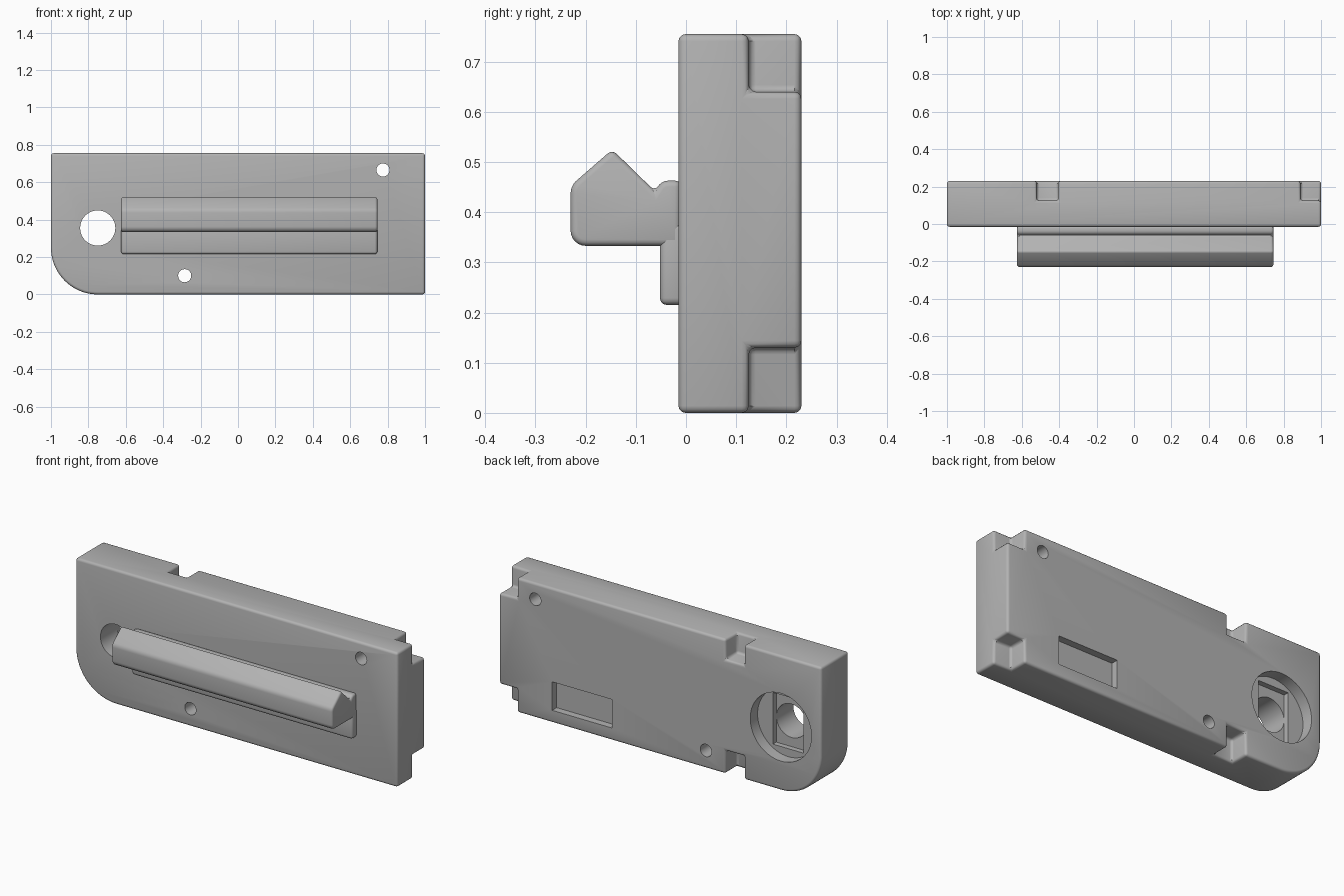
import bpy, bmesh, math
from mathutils import Vector

cube = bpy.data.objects.get("Cube")
if cube:
    bpy.data.objects.remove(cube, do_unlink=True)

grey = bpy.data.materials.new("plain_grey")
grey.use_nodes = True
grey.diffuse_color = (0.45, 0.45, 0.45, 1)
grey.node_tree.nodes["Principled BSDF"].inputs["Base Color"].default_value = (0.45, 0.45, 0.45, 1)


def prism(name, points, direction):
    """Extrude a closed outline of 3D points along a direction."""
    bm = bmesh.new()
    face = bm.faces.new([bm.verts.new(p) for p in points])
    out = bmesh.ops.extrude_face_region(bm, geom=[face])
    moved = [g for g in out["geom"] if isinstance(g, bmesh.types.BMVert)]
    bmesh.ops.translate(bm, verts=moved, vec=Vector(direction))
    bmesh.ops.recalc_face_normals(bm, faces=bm.faces)
    mesh = bpy.data.meshes.new(name)
    bm.to_mesh(mesh)
    bm.free()
    mesh.materials.append(grey)
    ob = bpy.data.objects.new(name, mesh)
    bpy.context.scene.collection.objects.link(ob)
    return ob


def box(name, x0, x1, y0, y1, z0, z1):
    outline = [(x0, y0, z0), (x1, y0, z0), (x1, y0, z1), (x0, y0, z1)]
    return prism(name, outline, (0, y1 - y0, 0))


def arc(cx, cz, r, start, end, steps):
    angles = [math.radians(start + (end - start) * i / steps) for i in range(steps + 1)]
    return [(cx + r * math.cos(a), cz + r * math.sin(a)) for a in angles]


def rod(name, x, z, r, y0, y1, steps=48):
    ring = arc(x, z, r, 0, 360, steps)[:-1]
    return prism(name, [(px, y0, pz) for px, pz in ring], (0, y1 - y0, 0))


def apply(ob, mod):
    bpy.ops.object.select_all(action='DESELECT')
    ob.select_set(True)
    bpy.context.view_layer.objects.active = ob
    bpy.ops.object.modifier_apply(modifier=mod.name)


def cut(ob, cutter):
    mod = ob.modifiers.new("cut", 'BOOLEAN')
    mod.operation = 'DIFFERENCE'
    mod.solver = 'EXACT'
    mod.object = cutter
    cutter.hide_render = True
    apply(ob, mod)
    bpy.data.objects.remove(cutter, do_unlink=True)


def soften(ob, width, angle=50):
    mod = ob.modifiers.new("soften", 'BEVEL')
    mod.width = width
    mod.segments = 3
    mod.limit_method = 'ANGLE'
    mod.angle_limit = math.radians(angle)
    apply(ob, mod)


def smooth(ob):
    bpy.ops.object.select_all(action='DESELECT')
    ob.select_set(True)
    bpy.context.view_layer.objects.active = ob
    bpy.ops.object.shade_smooth_by_angle(angle=math.radians(32))


FRONT, BACK, TOP = -0.015, 0.23, 0.755

# Body plate with one large rounded lower corner
outline = arc(-0.75, 0.25, 0.25, 180, 270, 20) + [(1, 0), (1, TOP), (-1, TOP)]
body = prism("body", [(x, FRONT, z) for x, z in outline], (0, BACK - FRONT, 0))

# Rear notches along the top and bottom edges
for x0, x1 in ((-0.52, -0.405), (0.89, 1.1)):
    for z0, z1 in ((-0.1, 0.13), (0.64, 0.9)):
        cut(body, box("notch_cutter", x0, x1, 0.125, 0.4, z0, z1))
soften(body, 0.014)

# Screw holes and the stepped key bore
HX, HZ = -0.75, 0.355
for x, z in ((0.775, 0.665), (-0.285, 0.10)):
    cut(body, rod("screw_hole_cutter", x, z, 0.035, -0.3, 0.5, 32))
cut(body, rod("bore_cutter", HX, HZ, 0.19, 0.165, 0.5, 64))
cut(body, box("slot_cutter", HX - 0.095, HX + 0.095, 0.135, 0.5, HZ - 0.145, HZ + 0.145))
cut(body, rod("through_hole_cutter", HX, HZ, 0.094, -0.3, 0.5))

# Rectangular rear pocket
cut(body, box("pocket_cutter", 0.30, 0.67, 0.19, 0.5, 0.07, 0.23))
smooth(body)

# Pull handle: side profile in y and z, swept along x
X0, X1 = -0.625, 0.745
profile = ([(-0.01, 0.333)]
           + arc(-0.2, 0.363, 0.03, 270, 180, 6)
           + arc(-0.195, 0.437, 0.035, 180, 135, 4)
           + [(-0.147, 0.525), (-0.062, 0.442)]
           + arc(-0.035, 0.438, 0.025, 135, 90, 3)
           + [(-0.01, 0.463)])
handle = prism("handle", [(X0, y, z) for y, z in profile], (X1 - X0, 0, 0))
# Round only the two end outlines
mod = handle.modifiers.new("end_round", 'BEVEL')
mod.width = 0.012
mod.segments = 3
mod.limit_method = 'ANGLE'
mod.angle_limit = math.radians(80)
apply(handle, mod)
smooth(handle)

# Backing flange below the handle
flange = box("handle_flange", X0, X1, -0.052, 0.0, 0.215, 0.38)
soften(flange, 0.014)
smooth(flange)
